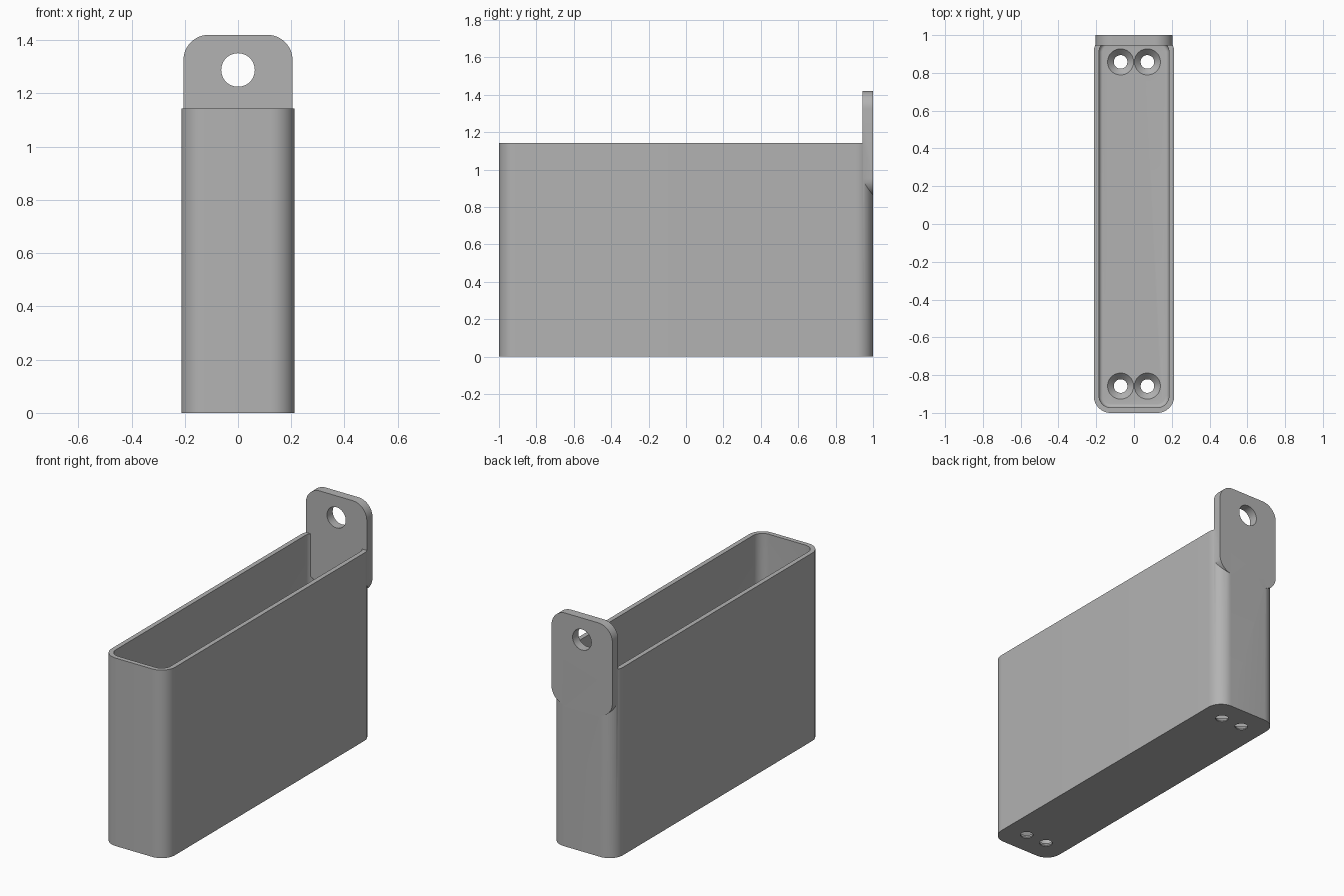
import bpy, bmesh, math
from mathutils import Matrix

cube = bpy.data.objects.get("Cube")
if cube:
    bpy.data.objects.remove(cube, do_unlink=True)

grey = bpy.data.materials.new("plain grey")
grey.use_nodes = True
grey.diffuse_color = (0.45, 0.45, 0.45, 1)
grey.node_tree.nodes["Principled BSDF"].inputs["Base Color"].default_value = grey.diffuse_color


def rounded(hx, hy, r, steps=12):
    """Outline of a rounded rectangle, counter-clockwise."""
    pts = []
    for i, (sx, sy) in enumerate([(1, 1), (-1, 1), (-1, -1), (1, -1)]):
        for k in range(steps + 1):
            a = (i + k / steps) * math.pi / 2
            pts.append((sx * (hx - r) + r * math.cos(a), sy * (hy - r) + r * math.sin(a)))
    return pts


def circle(r, steps=48):
    return [(r * math.cos(2 * math.pi * k / steps), r * math.sin(2 * math.pi * k / steps))
            for k in range(steps)]


def loft(name, rings, matrix=Matrix()):
    """Skin a stack of (outline, height) rings and cap both ends."""
    bm = bmesh.new()
    loops = [[bm.verts.new((x, y, z)) for x, y in outline] for outline, z in rings]
    for a, b in zip(loops, loops[1:]):
        n = len(a)
        for i in range(n):
            j = (i + 1) % n
            bm.faces.new((a[i], a[j], b[j], b[i]))
    bm.faces.new(loops[0][::-1])
    bm.faces.new(loops[-1])
    bm.transform(matrix)
    bmesh.ops.recalc_face_normals(bm, faces=bm.faces)
    mesh = bpy.data.meshes.new(name)
    bm.to_mesh(mesh)
    bm.free()
    mesh.materials.append(grey)
    obj = bpy.data.objects.new(name, mesh)
    bpy.context.collection.objects.link(obj)
    return obj


def combine(target, tool, operation):
    """Apply a boolean and discard the tool."""
    mod = target.modifiers.new(operation, 'BOOLEAN')
    mod.operation, mod.solver, mod.object = operation, 'EXACT', tool
    bpy.context.view_layer.objects.active = target
    bpy.ops.object.modifier_apply(modifier=mod.name)
    bpy.data.objects.remove(tool, do_unlink=True)


# Open box: outer wall, rim, inner wall, filleted floor
HX, HY, TOP, R = 0.213, 1.0, 1.143, 0.09
WALL, FLOOR, FILLET = 0.028, 0.04, 0.02
rings = [(rounded(HX, HY, R), 0), (rounded(HX, HY, R), TOP)]
rings.append((rounded(HX - WALL, HY - WALL, R - WALL), TOP))
for k in range(7):
    a = k / 6 * math.pi / 2
    inset = WALL + FILLET * (1 - math.cos(a))
    rings.append((rounded(HX - inset, HY - inset, R - inset),
                  FLOOR + FILLET * (1 - math.sin(a))))
holder = loft("hanging_box", rings)

# Hanging plate with rounded corners at the back
PLATE_X, PLATE_LOW, PLATE_HIGH, PLATE_Y = 0.205, 0.86, 1.42, 0.945
upright = Matrix.Rotation(math.pi / 2, 4, 'X')
outline = rounded(PLATE_X, (PLATE_HIGH - PLATE_LOW) / 2, 0.095)
place = Matrix.Translation((0, HY, (PLATE_LOW + PLATE_HIGH) / 2)) @ upright
plate = loft("hanging_plate", [(outline, 0), (outline, HY - PLATE_Y)], place)
combine(holder, plate, 'UNION')

# Hole in the plate
place = Matrix.Translation((0, HY, 1.288)) @ upright
combine(holder, loft("plate_hole", [(circle(0.063), -0.1), (circle(0.063), 0.2)], place), 'DIFFERENCE')

# Four countersunk screw holes in the floor
for x in (-0.071, 0.071):
    for y in (-0.858, 0.858):
        screw = loft("screw_hole", [(circle(0.036), -0.05), (circle(0.036), 0.006),
                                    (circle(0.069), FLOOR), (circle(0.069), 0.1)],
                     Matrix.Translation((x, y, 0)))
        combine(holder, screw, 'DIFFERENCE')

# Smooth curves, crisp edges
bpy.ops.object.select_all(action='DESELECT')
holder.select_set(True)
bpy.context.view_layer.objects.active = holder
bpy.ops.object.shade_smooth_by_angle(angle=math.radians(30))
